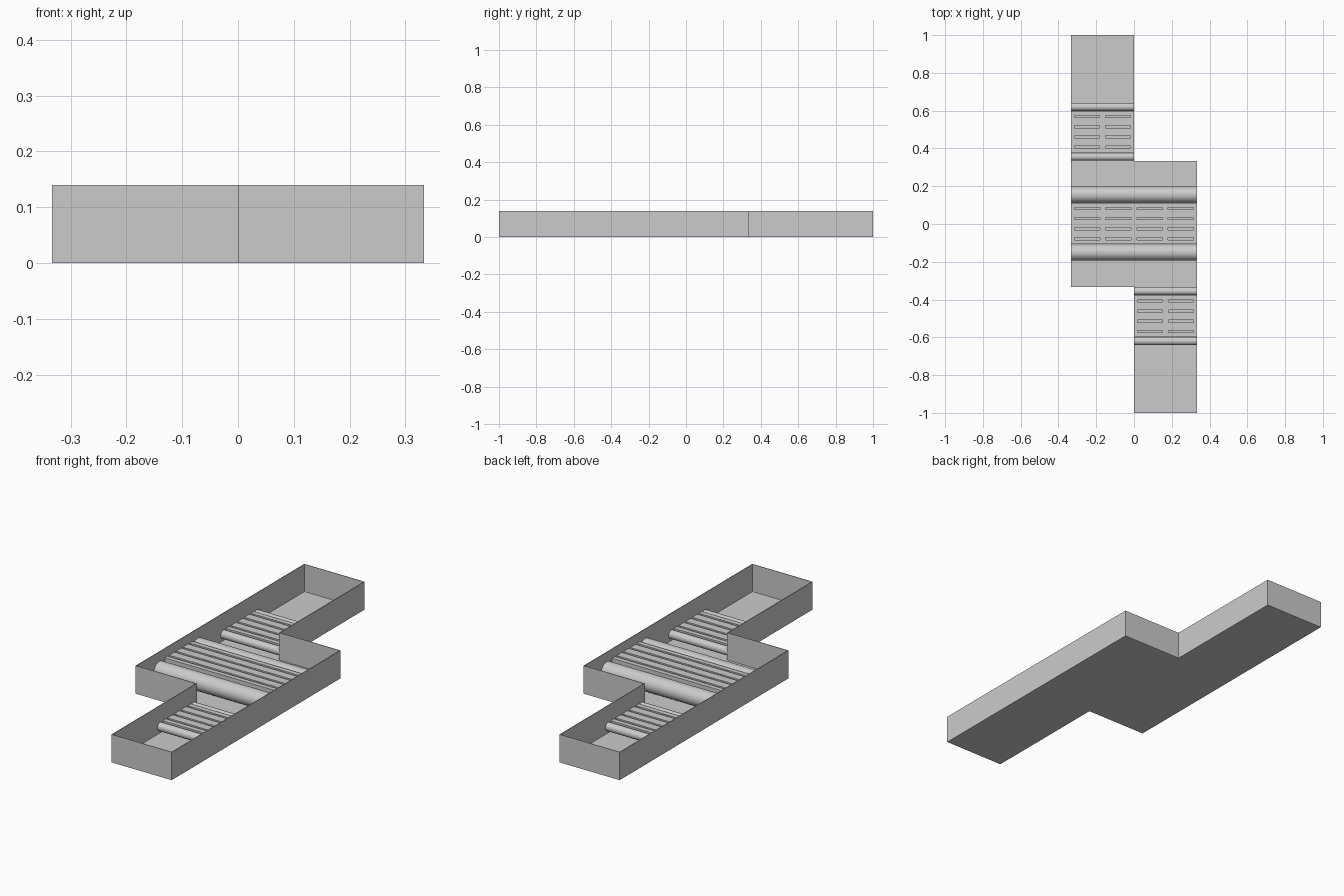
import bpy, bmesh, math
from mathutils import Matrix, Vector

if "Cube" in bpy.data.objects:
    bpy.data.objects.remove(bpy.data.objects["Cube"])

W = 1 / 3      # width of one lane
H = 0.14       # wall height
T = 0.003      # sheet thickness


def add_object(name, bm):
    mesh = bpy.data.meshes.new(name)
    bm.to_mesh(mesh)
    bm.free()
    obj = bpy.data.objects.new(name, mesh)
    bpy.context.collection.objects.link(obj)
    return obj


def add_box(bm, x0, x1, y0, y1, z0, z1):
    m = Matrix.Translation(((x0 + x1) / 2, (y0 + y1) / 2, (z0 + z1) / 2))
    m = m @ Matrix.Diagonal((x1 - x0, y1 - y0, z1 - z0, 1))
    bmesh.ops.create_cube(bm, size=1, matrix=m)


# Open stepped tray: floor sheet with walls raised from its outline
outline = [(0, -1), (W, -1), (W, W), (0, W), (0, 1), (-W, 1), (-W, -W), (0, -W)]
bm = bmesh.new()
low = [bm.verts.new((x, y, 0)) for x, y in outline]
high = [bm.verts.new((x, y, H)) for x, y in outline]
bm.faces.new(low)
for i in range(len(low)):
    j = (i + 1) % len(low)
    bm.faces.new((low[j], low[i], high[i], high[j]))
bmesh.ops.recalc_face_normals(bm, faces=bm.faces)
if bm.faces[:][0].normal.z > 0:
    bmesh.ops.reverse_faces(bm, faces=bm.faces)
tray = add_object("tray", bm)
solid = tray.modifiers.new("sheet", "SOLIDIFY")
solid.thickness = T
solid.offset = -1
solid.use_even_offset = True


# Horizontal roller spanning a lane
def roller(name, x0, x1, y, z, r):
    bm = bmesh.new()
    m = Matrix.Translation(((x0 + x1) / 2, y, z)) @ Matrix.Rotation(math.pi / 2, 4, "Y")
    bmesh.ops.create_cone(bm, cap_ends=True, segments=40, radius1=r, radius2=r,
                          depth=x1 - x0, matrix=m)
    for f in bm.faces:
        f.smooth = len(f.verts) == 4
    for e in bm.edges:
        e.smooth = all(len(f.verts) == 4 for f in e.link_faces)
    return add_object(name, bm)


# Belt of slats joined by short links across the gaps
def belt(name, x0, x1, y0, y1, gaps, top):
    gap, thick, link = 0.012, 0.02, 0.015
    bm = bmesh.new()
    edges = [y0] + [v for g in gaps for v in (g - gap / 2, g + gap / 2)] + [y1]
    for a, b in zip(edges[::2], edges[1::2]):
        add_box(bm, x0, x1, a, b, top - thick, top)
    n = round((x1 - x0) / (W / 2))
    for g in gaps:
        for i in range(n + 1):
            c = x0 + (x1 - x0) * i / n
            add_box(bm, max(x0, c - link), min(x1, c + link),
                    g - gap / 2, g + gap / 2, top - 0.016, top - 0.004)
    return add_object(name, bm)


# Wide central conveyor
a, b = -W + T, W - T
for side, y in (("front", -0.15), ("back", 0.155)):
    roller("large_roller_" + side, a, b, y, 0.05, 0.043)
belt("central_slats", a, b, -0.107, 0.112, [-0.078 + 0.0535 * i for i in range(4)], 0.093)

# Narrow conveyors on the two arms
for side, s in (("front", -1), ("back", 1)):
    x0, x1 = (T, W - T) if s < 0 else (-W + T, -T)
    for part, y in (("inner", 0.356), ("outer", 0.62)):
        roller(f"small_roller_{side}_{part}", x0, x1, s * y, 0.035, 0.021)
    gaps = sorted(s * (0.408 + 0.0535 * i) for i in range(4))
    ys = sorted((s * 0.377, s * 0.599))
    belt(f"{side}_slats", x0, x1, ys[0], ys[1], gaps, 0.056)
